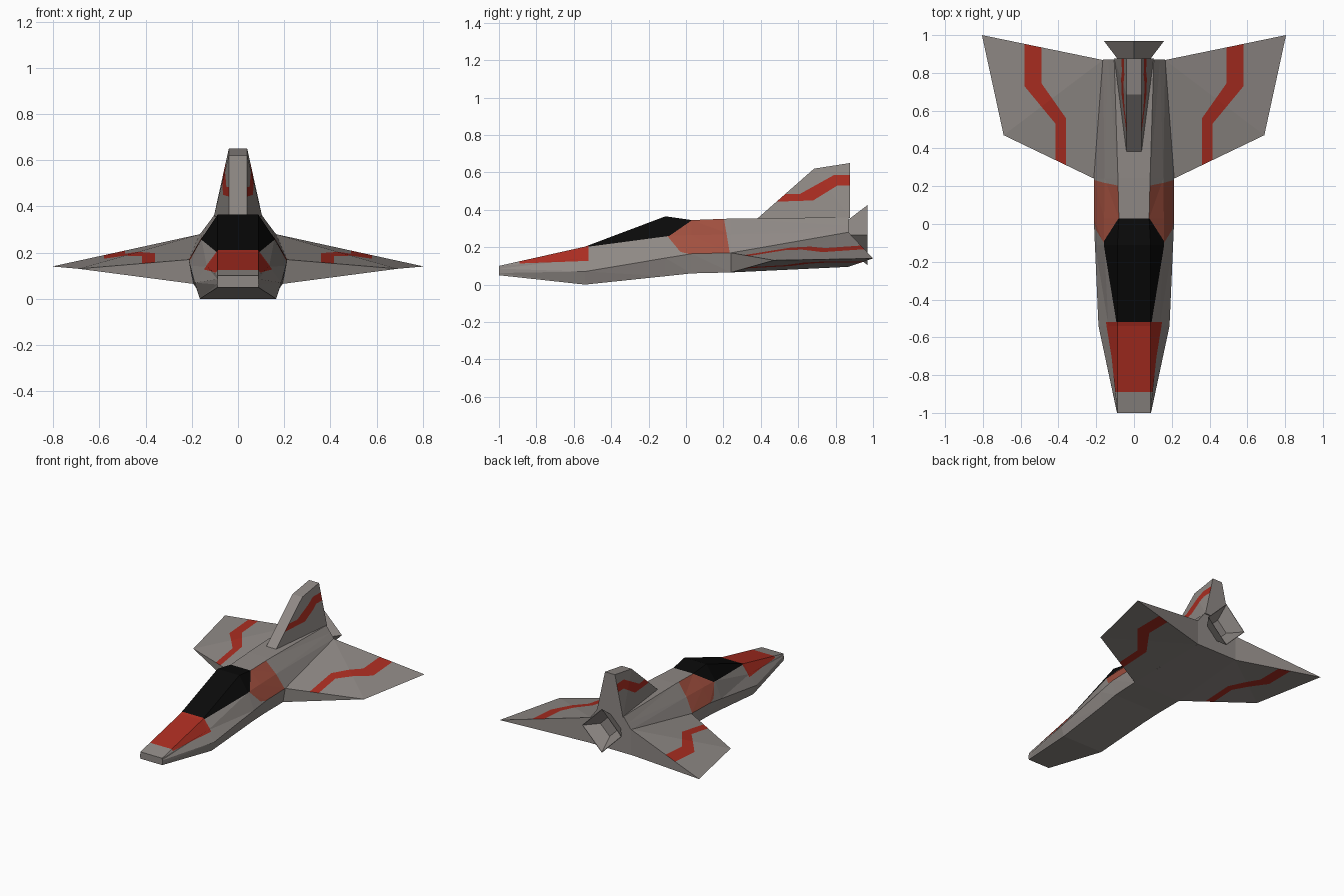
import bpy, bmesh
from mathutils import Vector

if "Cube" in bpy.data.objects:
    bpy.data.objects.remove(bpy.data.objects["Cube"])


def material(name, rgb):
    m = bpy.data.materials.new(name)
    m.diffuse_color = (*rgb, 1)
    m.use_nodes = True
    m.node_tree.nodes["Principled BSDF"].inputs["Base Color"].default_value = m.diffuse_color
    return m


MATS = [material("hull grey", (.275, .25, .235)),
        material("red paint", (.40, .026, .015)),
        material("faded red", (.36, .08, .05)),
        material("black canopy", (.003, .003, .003))]
GREY, RED, FADED, BLACK = range(4)


def skin(rings, cap_start=True, cap_end=True):
    """Join rings of points into a faceted skin."""
    bm = bmesh.new()
    vs = [[bm.verts.new(p) for p in r] for r in rings]
    n = len(vs[0])
    for a, b in zip(vs, vs[1:]):
        for i in range(n):
            j = (i + 1) % n
            bm.faces.new((a[i], a[j], b[j], b[i]))
    if cap_start:
        bm.faces.new(vs[0])
    if cap_end:
        bm.faces.new(vs[-1][::-1])
    bmesh.ops.triangulate(bm, faces=bm.faces[:])
    bmesh.ops.recalc_face_normals(bm, faces=bm.faces[:])
    return bm


def paint(bm, poly, axes, mat, allowed):
    """Cut a convex outline, projected on two axes, into the skin and colour it."""
    u, v = axes
    edges = list(zip(poly, poly[1:] + poly[:1]))
    for (a, b), (c, d) in edges:
        co, no = Vector((0, 0, 0)), Vector((0, 0, 0))
        co[u], co[v], no[u], no[v] = a, b, d - b, a - c
        faces = [f for f in bm.faces if allowed(f.normal)]
        geom = set(faces)
        for f in faces:
            geom.update(f.edges)
            geom.update(f.verts)
        bmesh.ops.bisect_plane(bm, geom=list(geom), plane_co=co, plane_no=no.normalized(), dist=1e-5)
        bm.normal_update()
    for f in bm.faces:
        p = f.calc_center_median()
        s = [(c - a) * (p[v] - b) - (d - b) * (p[u] - a) for (a, b), (c, d) in edges]
        if allowed(f.normal) and (min(s) > 0 or max(s) < 0):
            f.material_index = mat


def finish(bm, name):
    me = bpy.data.meshes.new(name)
    bm.to_mesh(me)
    bm.free()
    for m in MATS:
        me.materials.append(m)
    ob = bpy.data.objects.new(name, me)
    bpy.context.collection.objects.link(ob)
    return ob


# Fuselage: y, then half-section points (x, z) for top, shoulder, side, bottom
sections = [
    (-1.0, (.088, .10), (.089, .085), (.09, .062), (.088, .05)),
    (-.54, (.088, .203), (.135, .14), (.188, .07), (.165, 0)),
    (-.11, (.088, .365), (.158, .26), (.207, .142), (.18, .045)),
    (.03, (.080, .345), (.158, .265), (.213, .165), (.19, .06)),
    (.24, (.085, .353), (.155, .268), (.213, .17), (.195, .065)),
    (.87, (.105, .360), (.138, .315), (.165, .28), (.165, .095)),
]
rings = [[(x, y, z) for x, z in half] + [(-x, y, z) for x, z in half[::-1]]
         for y, *half in sections]
hull = skin(rings)
upper = lambda n: n.z > -.1 and abs(n.y) < .9
flank = lambda n: abs(n.x) > .4 and n.z > -.1
paint(hull, [(-.1, .26), (-.03, .175), (.02, .163), (.235, .163), (.2, .37), (.07, .37)],
      (1, 2), FADED, flank)
paint(hull, [(-.89, .113), (-.52, .127), (-.52, .4), (-.89, .4)], (1, 2), RED, upper)
paint(hull, [(-.52, .203), (-.09, .26), (.03, .343), (.03, .5), (-.52, .5)], (1, 2), BLACK, upper)
finish(hull, "fuselage")

# Wings: wedge from a tall root to a sharp tip edge, mirrored
wing = bmesh.new()
ft, rt, rb, fb, tf, tr = [wing.verts.new(p) for p in (
    (.211, .24, .17), (.164, .868, .28), (.164, .868, .095), (.195, .24, .065),
    (.69, .47, .13), (.805, 1.0, .14))]
for f in ((ft, tf, tr, rt), (fb, rb, tr, tf), (ft, fb, tf), (rt, tr, rb), (ft, rt, rb, fb)):
    wing.faces.new(f)
bmesh.ops.triangulate(wing, faces=wing.faces[:])
bmesh.ops.recalc_face_normals(wing, faces=wing.faces[:])
flat = lambda n: abs(n.z) > .6
for quad in ([(.36, .2), (.415, .2), (.415, .53), (.36, .56)],
             [(.36, .56), (.415, .53), (.58, .73), (.49, .745)],
             [(.49, .745), (.58, .73), (.58, .953), (.49, .935)]):
    paint(wing, quad, (0, 1), RED, flat)
ob = finish(wing, "wings")
ob.modifiers.new("mirror", 'MIRROR')

# Tail fin: narrow top and leading face, base widening to the rear
fin = skin([
    [(.04, .38, .352), (.105, .877, .355), (-.105, .877, .355), (-.04, .38, .352)],
    [(.04, .685, .62), (.04, .877, .65), (-.04, .877, .65), (-.04, .685, .62)]])
side = lambda n: abs(n.x) > .6
for quad in ([(.47, .443), (.68, .45), (.61, .485), (.52, .485)],
             [(.68, .45), (.81, .53), (.79, .585), (.61, .485)],
             [(.81, .53), (.9, .53), (.9, .585), (.79, .585)]):
    paint(fin, quad, (1, 2), RED, side)
finish(fin, "tail_fin")

# Engine nozzle: flared diamond with a recessed inside
diamond = lambda r, y: [(r, y, .265), (0, y, .265 + r), (-r, y, .265), (0, y, .265 - r)]
finish(skin([diamond(.08, .865), diamond(.16, .97), diamond(.155, .97), diamond(.075, .88)]),
       "engine_nozzle")
